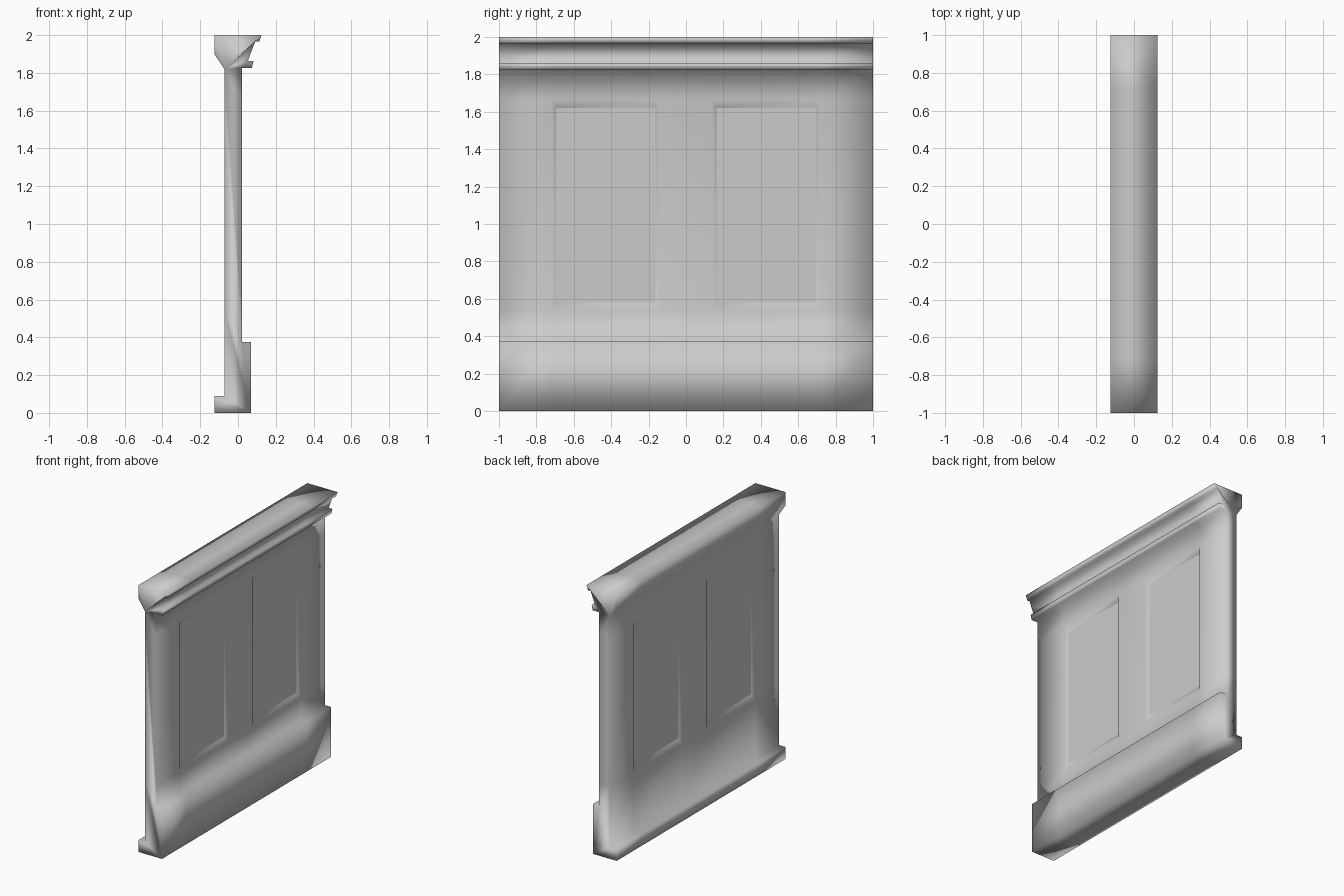
import bpy, bmesh
from mathutils import Vector

if "Cube" in bpy.data.objects:
    bpy.data.objects.remove(bpy.data.objects["Cube"])

# Cross-section (x, z), counter-clockwise: front plinth, wall face, cornice, back
PANEL_Z = (0.536, 1.667)
profile = [
    (-0.125, 0), (0.07, 0), (0.07, 0.375), (0.02, 0.375),
    (0.02, PANEL_Z[0]), (0.02, PANEL_Z[1]), (0.02, 1.825),
    (0.073, 1.825), (0.082, 1.862), (0.052, 1.862), (0.09, 1.965),
    (0.112, 1.965), (0.125, 2), (-0.125, 2), (-0.125, 1.9),
    (-0.072, 1.82), (-0.072, PANEL_Z[1]), (-0.072, PANEL_Z[0]),
    (-0.072, 0.09), (-0.125, 0.09),
]
stations = [-1, -0.717, -0.141, 0.141, 0.717, 1]
PANEL_FACES = (4, 16)      # wall faces on each side that carry panels
PANEL_SPANS = (1, 3)       # bays along the wall that carry panels
DEPTH = 0.02

# Sweep the section along the wall
bm = bmesh.new()
rings = [[bm.verts.new((x, y, z)) for x, z in profile] for y in stations]
n = len(profile)
panels = []
for s, (a, b) in enumerate(zip(rings, rings[1:])):
    for i in range(n):
        j = (i + 1) % n
        f = bm.faces.new((a[i], a[j], b[j], b[i]))
        if i in PANEL_FACES and s in PANEL_SPANS:
            panels.append(f)
bm.faces.new(rings[0])
bm.faces.new(rings[-1])
bmesh.ops.recalc_face_normals(bm, faces=bm.faces)
for f in bm.faces:
    f.smooth = True

# Recessed panels with sloping borders
bmesh.ops.inset_individual(bm, faces=panels, thickness=0.01)
for f in panels:
    c = f.calc_center_median()
    inward = -DEPTH if c.x > 0 else DEPTH
    for v in f.verts:
        v.co = Vector((c.x + inward,
                       c.y + (0.266 if v.co.y > c.y else -0.266),
                       c.z + (0.52 if v.co.z > c.z else -0.52)))
    f.smooth = False

mesh = bpy.data.meshes.new("panelled_wall")
bm.to_mesh(mesh)
bm.free()
wall = bpy.data.objects.new("panelled_wall", mesh)
bpy.context.collection.objects.link(wall)
